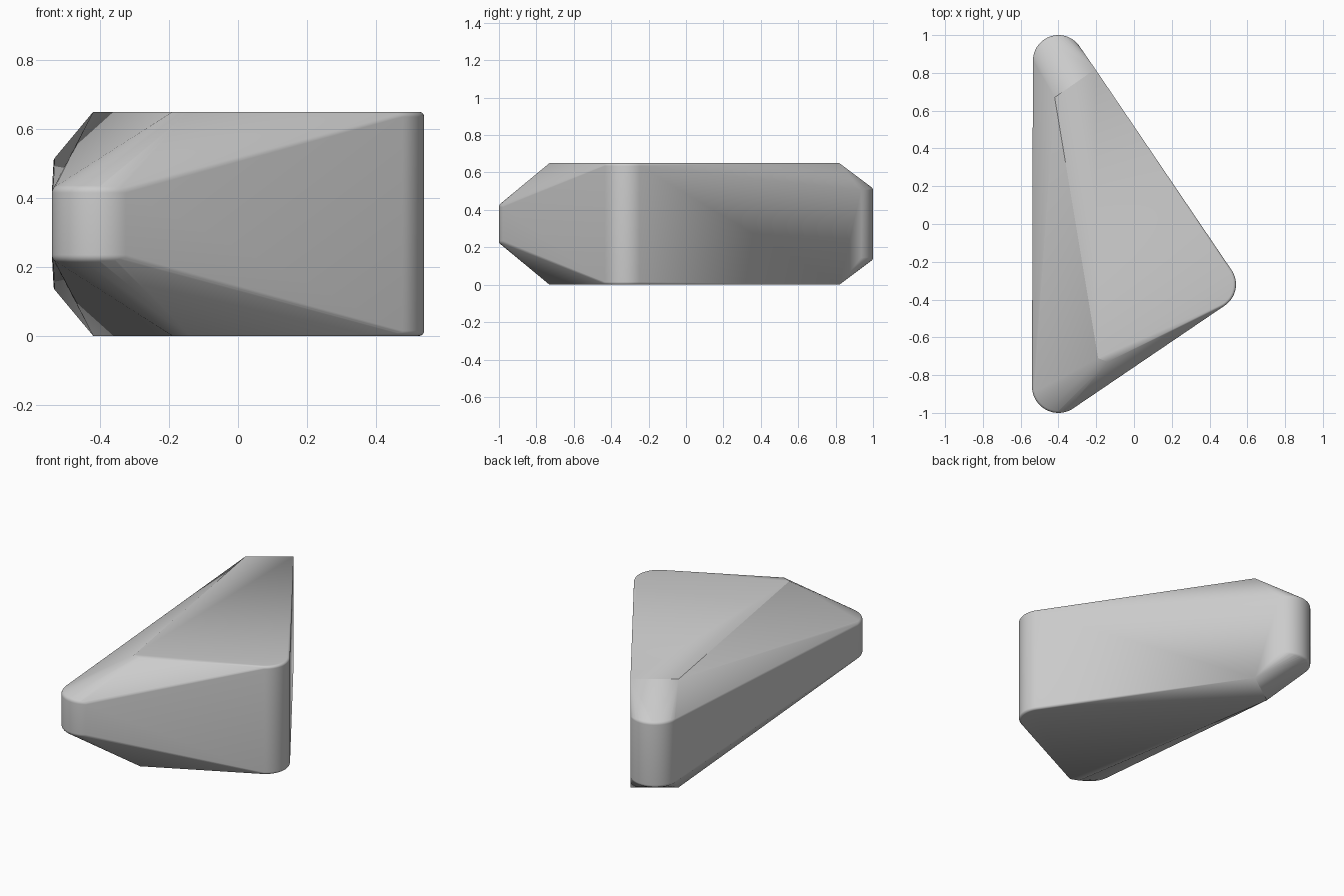
import bpy, bmesh
from math import cos, sin, pi, radians

cube = bpy.data.objects.get("Cube")
if cube:
    bpy.data.objects.remove(cube, do_unlink=True)

HEIGHT = 0.65
SEGMENTS, EDGE_STEPS = 56, 8

grey = bpy.data.materials.new("plain grey")
grey.use_nodes = True
colour = (0.6, 0.6, 0.6, 1)
grey.diffuse_color = colour
grey.node_tree.nodes["Principled BSDF"].inputs["Base Color"].default_value = colour

bm = bmesh.new()


def add_pair(x, y, z):
    """Add a point and its mirror image below the middle height."""
    bm.verts.new((x, y, z))
    bm.verts.new((x, y, HEIGHT - z))


def rounded_corner(cx, cy, radius, top, edge):
    """Points of an upright post with softly rounded rims."""
    for step in range(EDGE_STEPS + 1):
        t = step / EDGE_STEPS * pi / 2
        r = radius - edge * (1 - cos(t))
        z = top - edge * (1 - sin(t))
        for i in range(SEGMENTS):
            a = 2 * pi * i / SEGMENTS
            add_pair(cx + r * cos(a), cy + r * sin(a), z)


# Three rounded corners: low front tip, taller back tip, full-height side
rounded_corner(-0.40, -0.86, 0.14, 0.44, 0.025)
rounded_corner(-0.40, 0.865, 0.135, 0.525, 0.02)
rounded_corner(0.405, -0.32, 0.135, HEIGHT, 0.015)

# Corners of the flat top and bottom, where the slopes begin
for x, y in ((-0.42, 0.67), (-0.205, 0.82), (-0.19, -0.71), (-0.14, -0.73)):
    add_pair(x, y, HEIGHT)

# Wrap a convex skin round the points
hull = bmesh.ops.convex_hull(bm, input=bm.verts)
unused = {v for v in hull["geom_interior"] + hull["geom_unused"]
          if isinstance(v, bmesh.types.BMVert)}
bmesh.ops.delete(bm, geom=list(unused), context="VERTS")
bmesh.ops.delete(bm, geom=[v for v in bm.verts if not v.link_faces], context="VERTS")
bmesh.ops.dissolve_limit(bm, angle_limit=radians(0.5), verts=bm.verts, edges=bm.edges)
bmesh.ops.recalc_face_normals(bm, faces=bm.faces)

mesh = bpy.data.meshes.new("wedge_block")
bm.to_mesh(mesh)
bm.free()
mesh.materials.append(grey)
block = bpy.data.objects.new("wedge_block", mesh)
bpy.context.collection.objects.link(block)

# Smooth the rounded corners, keep the facets crisp
bpy.ops.object.select_all(action="DESELECT")
block.select_set(True)
bpy.context.view_layer.objects.active = block
bpy.ops.object.shade_smooth_by_angle(angle=radians(13))
